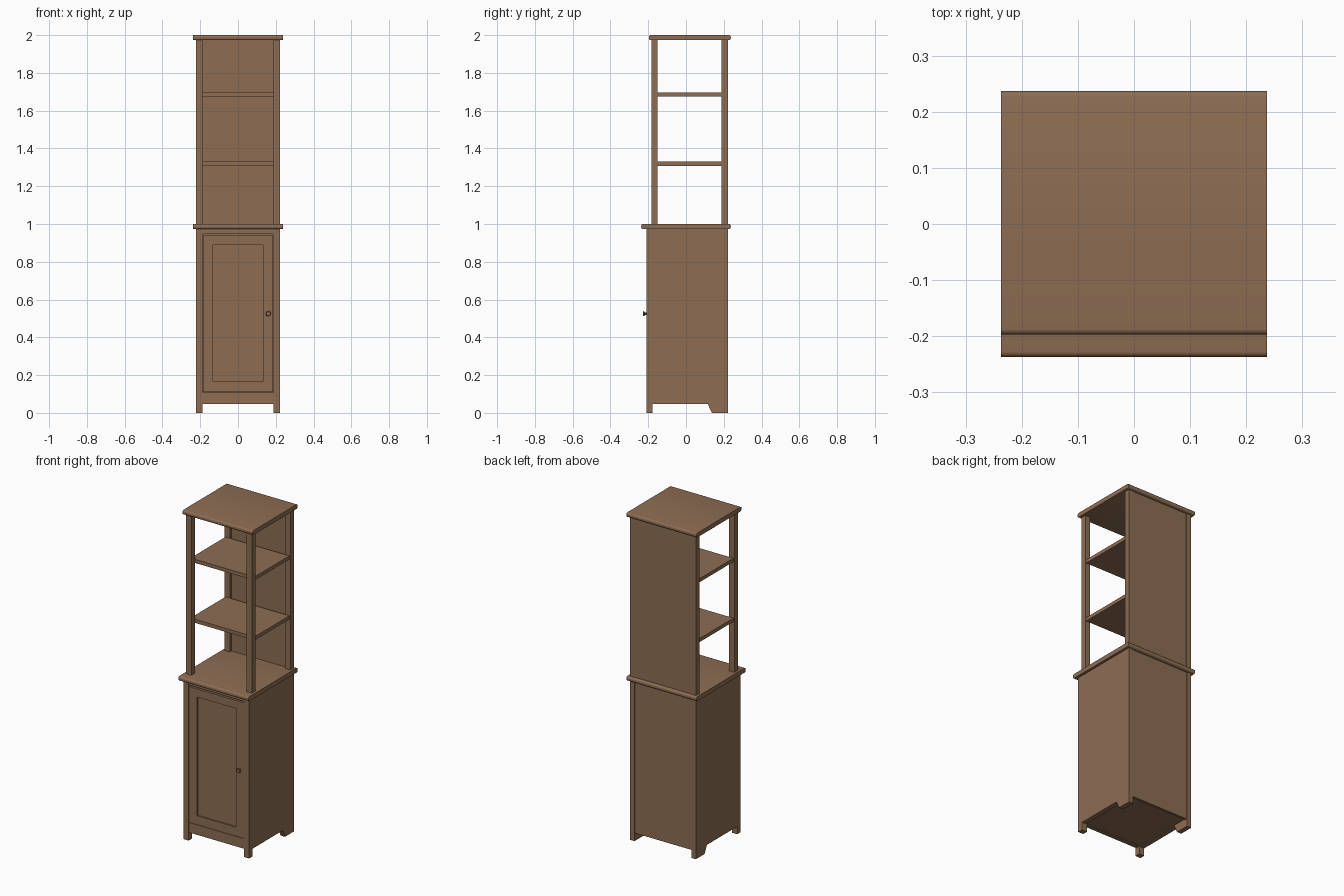
import bpy, bmesh, math
from mathutils import Matrix

if "Cube" in bpy.data.objects:
    bpy.data.objects.remove(bpy.data.objects["Cube"])

wood = bpy.data.materials.new("warm brown wood")
wood.use_nodes = True
color = (0.27, 0.155, 0.088, 1)
wood.diffuse_color = color
wood.node_tree.nodes["Principled BSDF"].inputs["Base Color"].default_value = color


def finish(name, bm):
    bmesh.ops.recalc_face_normals(bm, faces=bm.faces)
    mesh = bpy.data.meshes.new(name)
    bm.to_mesh(mesh)
    bm.free()
    mesh.materials.append(wood)
    obj = bpy.data.objects.new(name, mesh)
    bpy.context.collection.objects.link(obj)
    return obj


def box_mesh(x, y, z):
    bm = bmesh.new()
    bmesh.ops.create_cube(bm, size=1)
    for v in bm.verts:
        v.co = [r[0] if c < 0 else r[1] for r, c in zip((x, y, z), v.co)]
    return bm


def box(name, x, y, z):
    return finish(name, box_mesh(x, y, z))


def extrude_x(name, profile, x0, x1):
    """Sweep a y-z outline along x."""
    bm = bmesh.new()
    face = bm.faces.new([bm.verts.new((x0, y, z)) for y, z in profile])
    new = bmesh.ops.extrude_face_region(bm, geom=[face])["geom"]
    bmesh.ops.translate(bm, vec=(x1 - x0, 0, 0),
                        verts=[g for g in new if isinstance(g, bmesh.types.BMVert)])
    return finish(name, bm)


def slab(name, y0, z0, z1):
    """Board with rounded front and back edges."""
    r, profile = 0.01, []
    corners = [(0.237 - r, z1 - r, 0), (y0 + r, z1 - r, 90),
               (y0 + r, z0 + r, 180), (0.237 - r, z0 + r, 270)]
    for cy, cz, start in corners:
        for i in range(5):
            a = math.radians(start + i * 22.5)
            profile.append((cy + r * math.cos(a), cz + r * math.sin(a)))
    obj = extrude_x(name, profile, -0.237, 0.237)
    bpy.context.view_layer.objects.active = obj
    obj.select_set(True)
    bpy.ops.object.shade_smooth_by_angle(angle=math.radians(35))
    obj.select_set(False)


slab("counter_board", -0.237, 0.973, 1.0)
slab("top_board", -0.197, 1.973, 2.0)

# Posts and cabinet sides, mirrored
side_outline = [(-0.178, 0.047), (0.115, 0.047), (0.137, 0),
                (0.222, 0), (0.222, 0.973), (-0.178, 0.973)]
for side, s in (("right", -1), ("left", 1)):
    post_x = sorted((s * 0.187, s * 0.222))
    box(side + "_front_leg", post_x, (-0.21, -0.178), (0, 0.973))
    box(side + "_upper_front_post", post_x, (-0.183, -0.15), (1.0, 1.973))
    box(side + "_upper_back_post", post_x, (0.188, 0.222), (1.0, 1.973))
    extrude_x(side + "_cabinet_side", side_outline, s * 0.192, s * 0.222)

# Open shelves and back panels
for name, z in (("lower_shelf", 1.308), ("upper_shelf", 1.674)):
    box(name, (-0.216, 0.216), (-0.15, 0.188), (z, z + 0.022))
box("upper_back_panel", (-0.187, 0.187), (0.205, 0.219), (1.0, 1.973))
box("cabinet_back_panel", (-0.192, 0.192), (0.204, 0.218), (0.047, 0.973))
box("cabinet_floor", (-0.192, 0.192), (-0.178, 0.204), (0.052, 0.072))

# Front rails
box("bottom_rail", (-0.187, 0.187), (-0.204, -0.178), (0.047, 0.108))
box("top_rail", (-0.187, 0.187), (-0.204, -0.178), (0.947, 0.973))

# Door with a recessed centre panel
door = box_mesh((-0.186, 0.186), (-0.206, -0.182), (0.111, 0.94))
for axis, values in (((1, 0, 0), (-0.132, 0.132)), ((0, 0, 1), (0.165, 0.89))):
    for value in values:
        bmesh.ops.bisect_plane(door, geom=door.verts[:] + door.edges[:] + door.faces[:],
                               plane_co=[a * value for a in axis], plane_no=axis)
door.normal_update()
panel = [f for f in door.faces if f.normal.y < -0.9
         and abs(f.calc_center_median().x) < 0.1
         and 0.2 < f.calc_center_median().z < 0.85]
new = bmesh.ops.extrude_face_region(door, geom=panel)["geom"]
bmesh.ops.translate(door, vec=(0, 0.008, 0),
                    verts=[g for g in new if isinstance(g, bmesh.types.BMVert)])
bmesh.ops.delete(door, geom=[f for f in panel if f.is_valid], context="FACES_ONLY")
finish("door", door)

# Knob: narrow stem flaring into a round head
knob = bmesh.new()
for y, depth, r_back, r_front in ((-0.211, 0.012, 0.006, 0.006),
                                  (-0.219, 0.006, 0.007, 0.014),
                                  (-0.225, 0.006, 0.014, 0.011)):
    place = Matrix.Translation((0.16, y, 0.525)) @ Matrix.Rotation(math.pi / 2, 4, "X")
    bmesh.ops.create_cone(knob, cap_ends=True, segments=8, radius1=r_back,
                          radius2=r_front, depth=depth, matrix=place)
finish("door_knob", knob)
